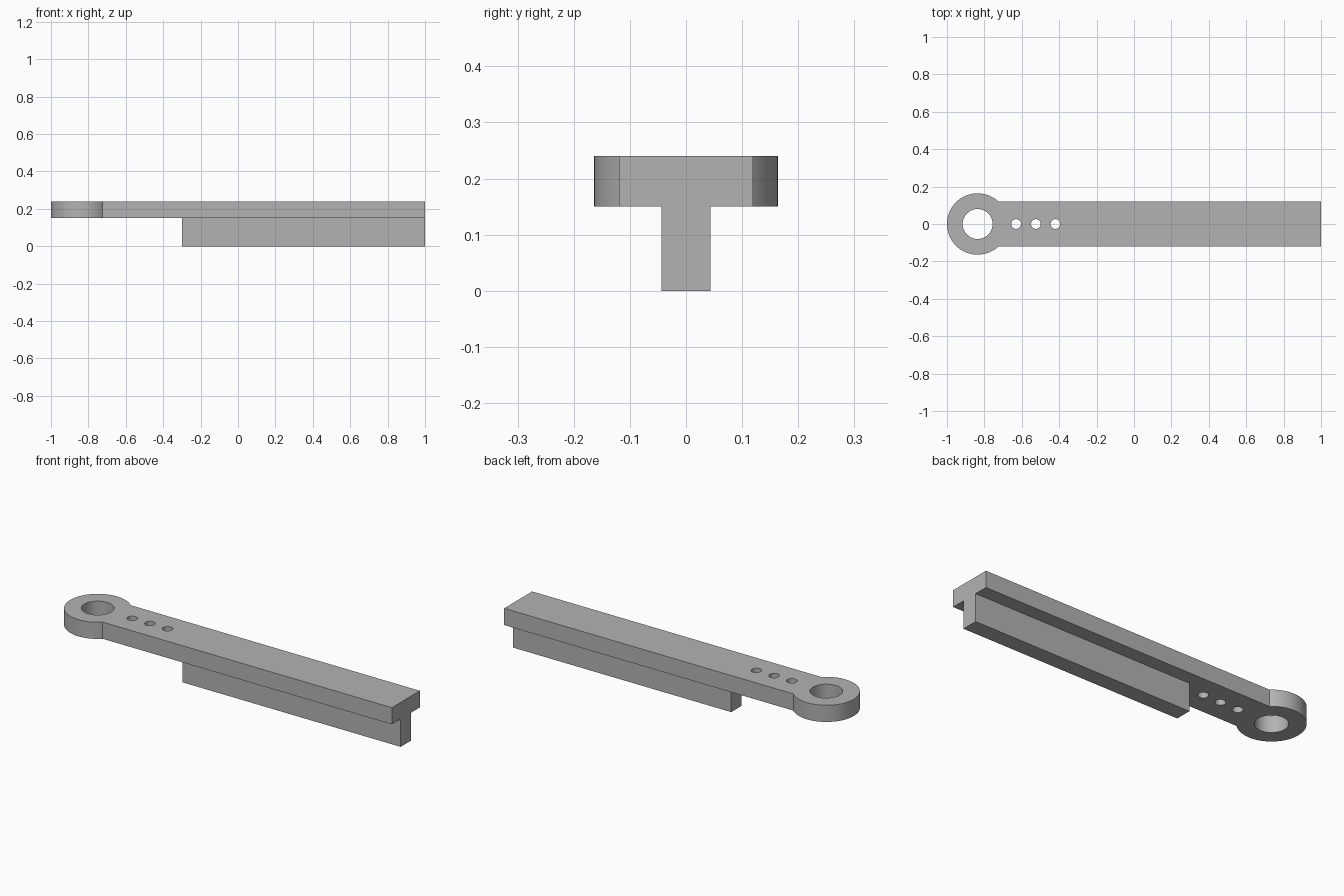
import bpy
import bmesh
from math import sin, cos, asin, pi, tau

old = bpy.data.objects.get("Cube")
if old:
    bpy.data.objects.remove(old, do_unlink=True)

# Dimensions
EYE_X, EYE_R, EYE_HOLE_R = -0.836, 0.164, 0.08
BAR_HALF, BAR_END = 0.119, 1.0
BAR_BOTTOM, BAR_TOP = 0.15, 0.24
RIB_START, RIB_HALF = -0.3, 0.044
PIN_HOLES, PIN_R = (-0.63, -0.525, -0.42), 0.026

grey = bpy.data.materials.new("plain grey")
grey.use_nodes = True
colour = (0.45, 0.45, 0.45, 1)
grey.diffuse_color = colour
grey.node_tree.nodes["Principled BSDF"].inputs["Base Color"].default_value = colour


def arc(cx, r, start, end, steps):
    """Points along an arc centred on the long axis."""
    angles = [start + (end - start) * i / steps for i in range(steps + 1)]
    return [(cx + r * cos(a), r * sin(a)) for a in angles]


def circle(cx, r, steps):
    return arc(cx, r, 0, tau, steps)[:-1]


def extruded_plate(name, loops, bottom, top):
    """Solid plate from an outer loop and any hole loops."""
    curve = bpy.data.curves.new(name, "CURVE")
    curve.dimensions = "2D"
    curve.fill_mode = "BOTH"
    curve.extrude = (top - bottom) / 2
    for loop in loops:
        spline = curve.splines.new("POLY")
        spline.points.add(len(loop) - 1)
        for point, (x, y) in zip(spline.points, loop):
            point.co = (x, y, 0, 1)
        spline.use_cyclic_u = True
    obj = bpy.data.objects.new(name, curve)
    bpy.context.collection.objects.link(obj)
    obj.location.z = (bottom + top) / 2
    bpy.ops.object.select_all(action="DESELECT")
    obj.select_set(True)
    bpy.context.view_layer.objects.active = obj
    bpy.ops.object.convert(target="MESH")
    obj = bpy.context.object

    # Weld caps to walls and clean the flat caps
    bm = bmesh.new()
    bm.from_mesh(obj.data)
    bmesh.ops.remove_doubles(bm, verts=bm.verts, dist=0.0001)
    bmesh.ops.recalc_face_normals(bm, faces=bm.faces)
    bm.to_mesh(obj.data)
    bm.free()
    obj.data.materials.clear()
    obj.data.materials.append(grey)
    bpy.ops.object.shade_smooth_by_angle(angle=pi / 6)
    return obj


# Flat arm: round eye running into a straight bar, with drilled holes
join = asin(BAR_HALF / EYE_R)
outline = arc(EYE_X, EYE_R, join, tau - join, 72)
outline += [(BAR_END, -BAR_HALF), (BAR_END, BAR_HALF)]
holes = [circle(EYE_X, EYE_HOLE_R, 64)]
holes += [circle(x, PIN_R, 32) for x in PIN_HOLES]
extruded_plate("arm_with_eye", [outline] + holes, BAR_BOTTOM, BAR_TOP)

# Narrow rib under the arm
rib = [(RIB_START, -RIB_HALF), (BAR_END, -RIB_HALF),
       (BAR_END, RIB_HALF), (RIB_START, RIB_HALF)]
extruded_plate("lower_rib", [rib], 0, BAR_BOTTOM)
